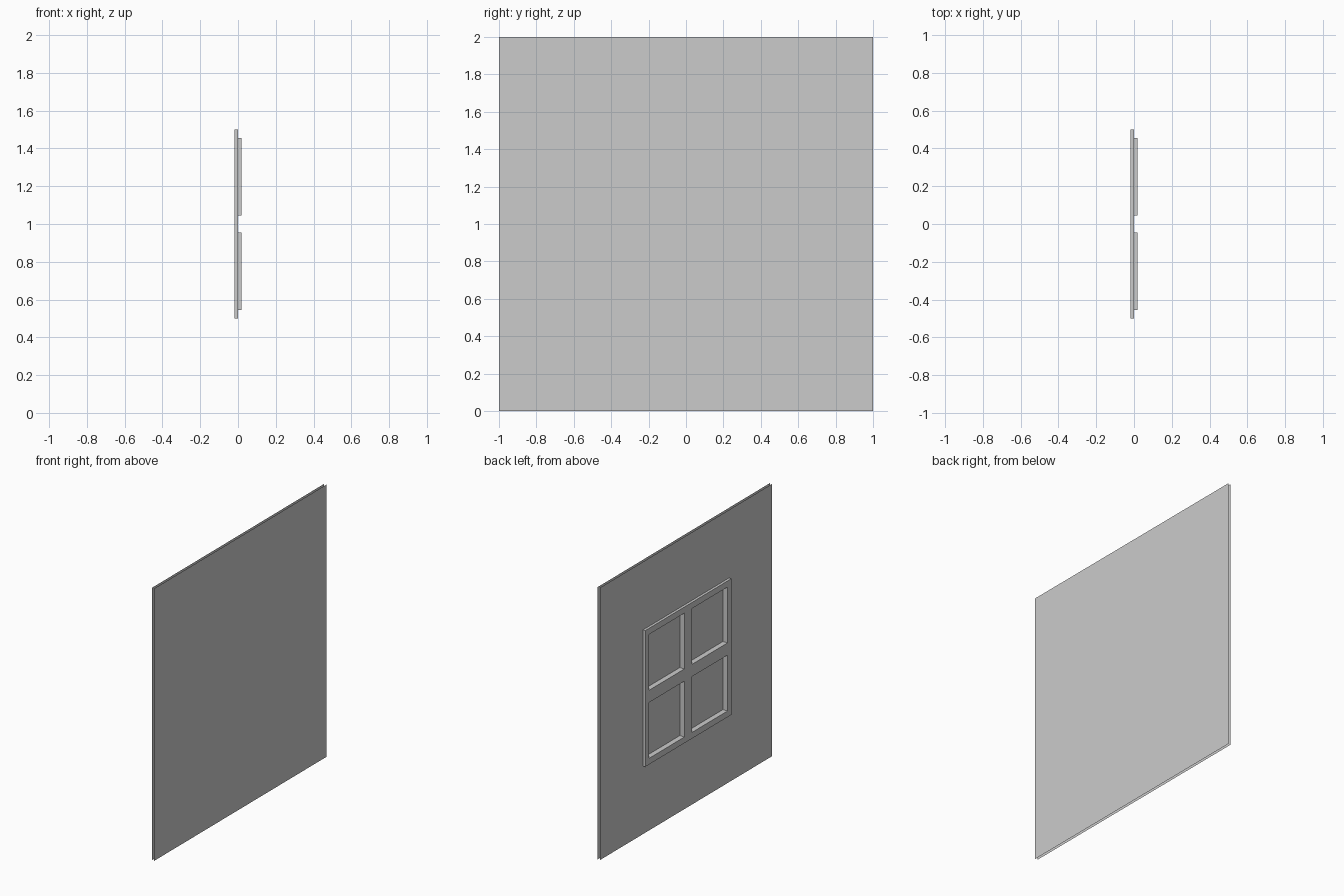
import bpy, bmesh
from mathutils import Vector

if "Cube" in bpy.data.objects:
    bpy.data.objects.remove(bpy.data.objects["Cube"])

DEPTH = 0.019                      # relief in front of and behind the wall sheet
CUTS = [-1, -0.5, -0.455, -0.045, 0.045, 0.455, 0.5, 1]
N = len(CUTS) - 1


def make_object(name, bm):
    mesh = bpy.data.meshes.new(name)
    bm.to_mesh(mesh)
    bm.free()
    obj = bpy.data.objects.new(name, mesh)
    bpy.context.collection.objects.link(obj)
    return obj


def sheet(bm, x):
    """Grid of faces in the YZ plane at x, facing -x; returns cells by index."""
    v = [[bm.verts.new((x, y, z + 1)) for z in CUTS] for y in CUTS]
    return {(i, j): bm.faces.new((v[i][j], v[i][j + 1], v[i + 1][j + 1], v[i + 1][j]))
            for i in range(N) for j in range(N)}


def push(bm, faces, dx):
    """Extrude a face region along x."""
    ext = bmesh.ops.extrude_face_region(bm, geom=faces)["geom"]
    bmesh.ops.delete(bm, geom=[f for f in faces if f.is_valid], context='FACES_ONLY')
    verts = [g for g in ext if isinstance(g, bmesh.types.BMVert)]
    bmesh.ops.translate(bm, verts=verts, vec=Vector((dx, 0, 0)))


# Wall sheet with a raised window frame and four recessed panes
bm = bmesh.new()
cells = sheet(bm, 0)
push(bm, [f for (i, j), f in cells.items() if 0 < i < N - 1 and 0 < j < N - 1], -DEPTH)
bm.faces.ensure_lookup_table()
for sy in (-1, 1):
    for sz in (-1, 1):
        pane = [f for f in bm.faces
                if (f.calc_center_median() - Vector((-DEPTH, sy * 0.25, 1 + sz * 0.25))).length < 0.01]
        push(bm, pane, 2 * DEPTH)
bmesh.ops.recalc_face_normals(bm, faces=bm.faces[:])
wall = max(bm.faces, key=lambda f: f.calc_area())
if wall.normal.x > 0:
    bmesh.ops.reverse_faces(bm, faces=bm.faces[:])
make_object("window_wall", bm)

# Flat backing sheet, flush with the back of the panes
bm = bmesh.new()
bm.faces.new([bm.verts.new((DEPTH, y, z)) for y, z in ((-1, 0), (1, 0), (1, 2), (-1, 2))])
make_object("wall_backing", bm)
